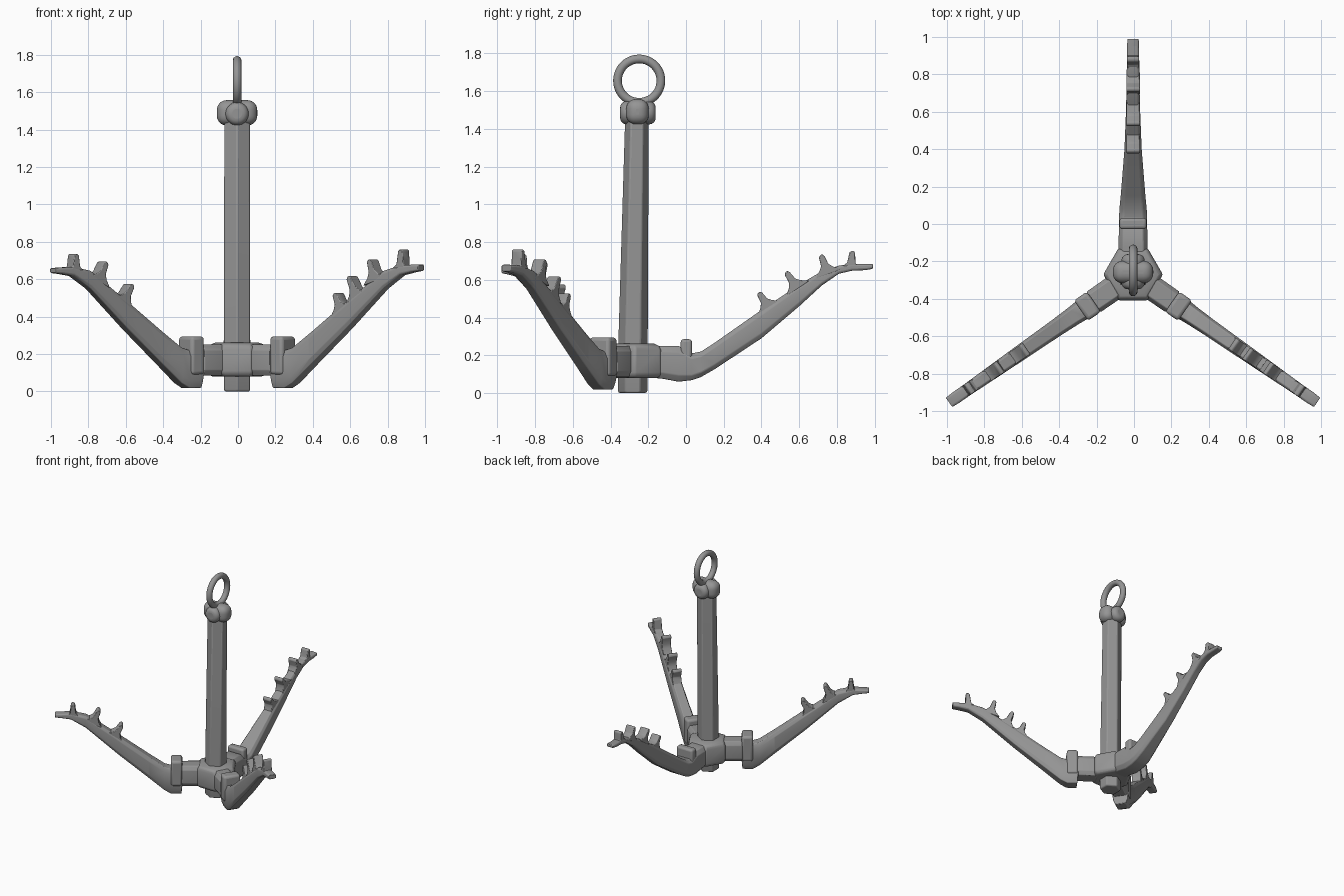
import bpy, bmesh
from math import cos, sin, pi, radians
from mathutils import Vector, Matrix

if "Cube" in bpy.data.objects:
    bpy.data.objects.remove(bpy.data.objects["Cube"])

HUB = Vector((-0.005, -0.27, 0))
IRON = bpy.data.materials.new("dark_iron")
IRON.diffuse_color = (0.3, 0.3, 0.3, 1)
IRON.use_nodes = True
IRON.node_tree.nodes["Principled BSDF"].inputs["Base Color"].default_value = IRON.diffuse_color


def finish(name, bm, bevel=0.0, segs=2, angle=40):
    bmesh.ops.recalc_face_normals(bm, faces=bm.faces)
    me = bpy.data.meshes.new(name)
    bm.to_mesh(me)
    bm.free()
    me.materials.append(IRON)
    ob = bpy.data.objects.new(name, me)
    bpy.context.collection.objects.link(ob)
    if bevel:
        m = ob.modifiers.new("bevel", 'BEVEL')
        m.width, m.segments, m.limit_method = bevel, segs, 'ANGLE'
    bpy.ops.object.select_all(action='DESELECT')
    ob.select_set(True)
    bpy.context.view_layer.objects.active = ob
    bpy.ops.object.shade_smooth_by_angle(angle=radians(angle))
    return ob


def loft(bm, rings):
    vs = [[bm.verts.new(p) for p in r] for r in rings]
    n = len(vs[0])
    for a, b in zip(vs, vs[1:]):
        for i in range(n):
            bm.faces.new((a[i], a[(i + 1) % n], b[(i + 1) % n], b[i]))
    bm.faces.new(vs[0])
    bm.faces.new(vs[-1])


def hexagon(cy, rx, ry, z, start=pi / 6):
    return [(HUB.x + rx * cos(start + k * pi / 3) / cos(pi / 6),
             cy + ry * sin(start + k * pi / 3), z) for k in range(6)]


def box(name, loc, size, bevel, turn=0, segs=3):
    bm = bmesh.new()
    bmesh.ops.create_cube(bm, size=1, matrix=Matrix.Translation(loc)
                          @ Matrix.Rotation(turn, 4, 'Z') @ Matrix.Diagonal((*size, 1)))
    return finish(name, bm, bevel, segs)


def arm(name, angle, stations, barbs):
    """Stations are (distance, lower z, upper z, half width); barbs are (base, tip) pairs."""
    bm = bmesh.new()
    rings = []
    for r, lo, hi, w in stations:
        c, d = w * 0.3, (hi - lo) * 0.18
        rings.append([(r, y, z) for y, z in (
            (c - w, lo), (w - c, lo), (w, lo + d), (w, hi - d),
            (w - c, hi), (c - w, hi), (-w, hi - d), (-w, lo + d))])
    loft(bm, rings)
    # barbs with flared concave flanks, the outermost one shallower
    for i, (base, tip) in enumerate(barbs):
        b, t = Vector(base), Vector(tip)
        n = (t - b).normalized()
        u = Vector((n.y, -n.x))
        L = (t - b).length
        last = i == len(barbs) - 1
        f, d = (.045, -.012) if last else (.075, -.022)
        w = .032 if last else .036
        prof = [(-f, d), (-f * .5, .008), (-.02, .35 * L), (-.015, .9 * L), (-.004, L),
                (.008, L), (.015, .9 * L), (.02, .35 * L), (f * .5, .008), (f, d)]
        pts = [b + u * p + n * q for p, q in prof]
        loft(bm, [[(p.x, s, p.y) for p in pts] for s in (-w, w)])
    bm.transform(Matrix.Translation(HUB) @ Matrix.Rotation(radians(angle), 4, 'Z'))
    return finish(name, bm, 0.007, 2)


# three barbed arms
arm("back_arm", 90,
    [(0, .09, .25, .078), (.15, .075, .25, .078), (.23, .06, .25, .076), (.30, .068, .21, .075),
     (.35, .085, .22, .073), (.42, .125, .265, .066), (.67, .29, .44, .046), (.87, .46, .575, .038),
     (.99, .57, .645, .035), (1.08, .632, .675, .034), (1.15, .648, .685, .033),
     (1.22, .651, .683, .032), (1.26, .658, .684, .03)],
    [((.70, .465), (.655, .533)), ((.85, .57), (.80, .642)),
     ((1.015, .65), (.985, .732)), ((1.145, .68), (1.152, .752))])

front = [(0, .085, .25, .068), (.255, .085, .25, .066), (.26, .02, .25, .058), (.335, .018, .22, .056),
         (.385, .045, .235, .052), (.50, .142, .315, .047), (.73, .335, .48, .042), (.97, .55, .645, .036),
         (1.08, .622, .675, .033), (1.15, .637, .678, .033), (1.198, .645, .68, .03)]
arm("front_right_arm", -34.8, front,
    [((.69, .445), (.655, .525)), ((.79, .52), (.745, .615)),
     ((.91, .61), (.88, .705)), ((1.08, .67), (1.085, .76))])
left = [(r, lo - max(0, r - 1) * .06, hi - max(0, r - 1) * .1, w) for r, lo, hi, w in front]
arm("front_left_arm", 214.8, left,
    [((.75, .49), (.70, .572)), ((.91, .605), (.87, .692)), ((1.065, .66), (1.065, .735))])

# collars around the arm roots
for name, ang in (("right_collar", -34.8), ("left_collar", 214.8)):
    a = radians(ang)
    box(name, HUB + Vector((.297 * cos(a), .297 * sin(a), .192)), (.085, .132, .205), .018, a)
box("back_collar", HUB + Vector((0, .272, .215)), (.145, .06, .14), .016)

# central hub filling the corners between the arms, with a raised rim
bm = bmesh.new()
loft(bm, [hexagon(-.27, .138 * f, .16 * f, z, 0)
          for f, z in ((.88, .08), (1, .1), (1, .225), (.92, .25), (.72, .262))])
finish("hub", bm, .01)

# hexagonal shaft with a nub poking out below
bm = bmesh.new()
loft(bm, [hexagon(-.283, .066, .074, 0), hexagon(-.283, .07, .08, .012),
          hexagon(-.281, .07, .08, .25), hexagon(-.26, .068, .064, 1.46)])
finish("shaft", bm, .007)

# eye block: rounded cross piece, with a round boss front and back
box("eye_block", (HUB.x, -.257, 1.49), (.216, .12, .135), .052, segs=6)
bm = bmesh.new()
bmesh.ops.create_cone(bm, cap_ends=True, segments=28, radius1=.062, radius2=.062, depth=.188,
                      matrix=Matrix.Translation((HUB.x, -.255, 1.485)) @ Matrix.Rotation(pi / 2, 4, 'X'))
finish("eye_boss", bm, .035, 5)

# lifting ring
bpy.ops.mesh.primitive_torus_add(major_radius=.115, minor_radius=.023, major_segments=48, minor_segments=14,
                                 location=(HUB.x, -.248, 1.655), rotation=(0, pi / 2, 0))
ring = bpy.context.object
ring.name = "ring"
ring.data.materials.append(IRON)
bpy.ops.object.shade_smooth()
